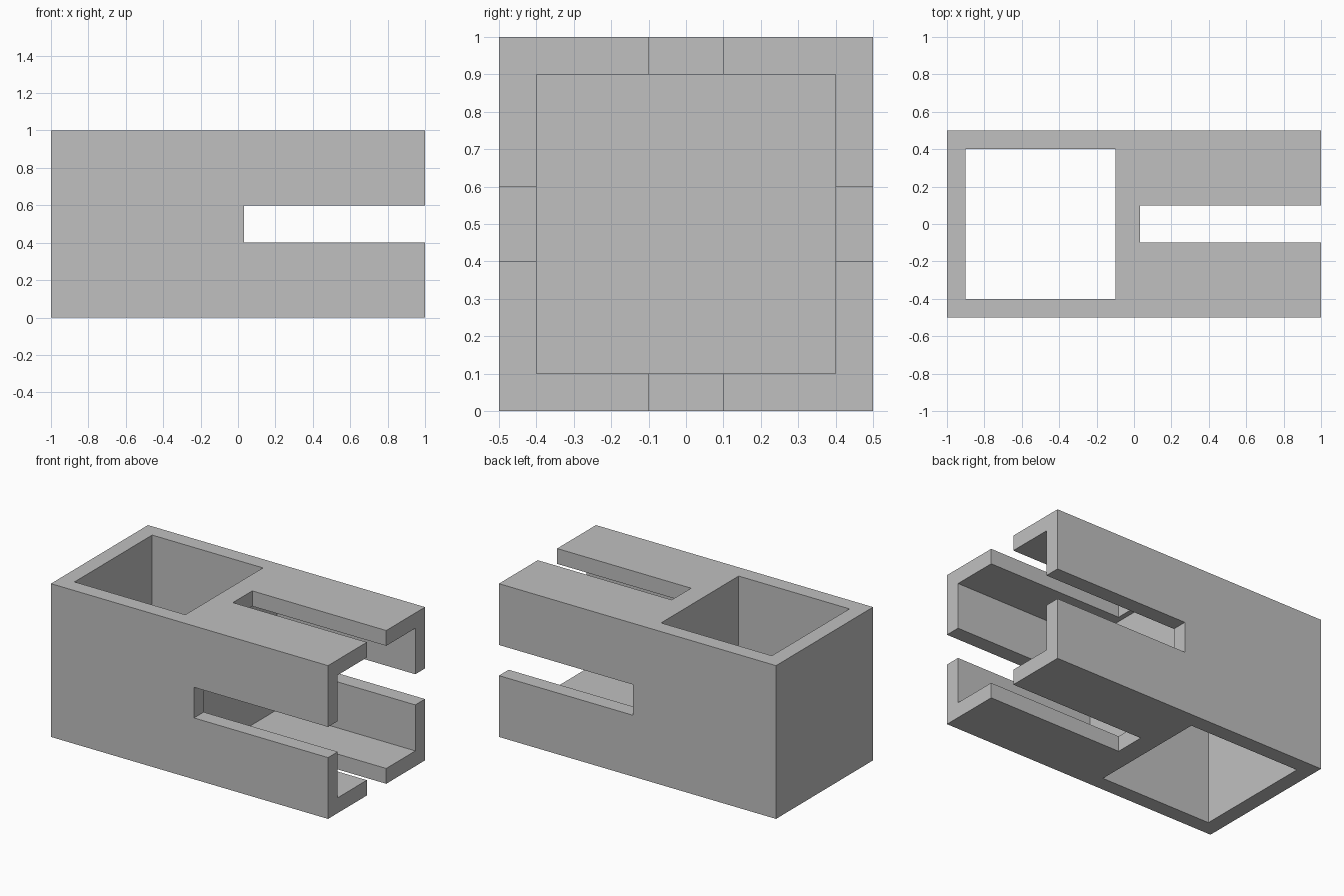
import bpy
from mathutils import Vector

if "Cube" in bpy.data.objects:
    bpy.data.objects.remove(bpy.data.objects["Cube"], do_unlink=True)

grey = bpy.data.materials.new("plain_grey")
grey.use_nodes = True
colour = (0.53, 0.53, 0.53, 1)
grey.diffuse_color = colour
grey.node_tree.nodes["Principled BSDF"].inputs["Base Color"].default_value = colour


def box(name, low, high):
    """Axis-aligned box between two corners."""
    low, high = Vector(low), Vector(high)
    bpy.ops.mesh.primitive_cube_add(size=1, location=(low + high) / 2)
    obj = bpy.context.object
    obj.name = name
    obj.scale = high - low
    bpy.ops.object.transform_apply(location=False, rotation=False, scale=True)
    obj.data.materials.append(grey)
    return obj


# Solid block
body = box("connector_body", (-1, -0.5, 0), (1, 0.5, 1))

# Vertical through well, open-ended socket, and the two crossing slots
cutters = [
    box("well_cutter", (-0.9, -0.4, -0.2), (-0.1, 0.4, 1.2)),
    box("socket_cutter", (0, -0.4, 0.1), (1.2, 0.4, 0.9)),
    box("side_slot_cutter", (0.033, -0.7, 0.4), (1.3, 0.7, 0.6)),
    box("top_slot_cutter", (0.033, -0.1, -0.3), (1.4, 0.1, 1.3)),
]

bpy.context.view_layer.objects.active = body
for cutter in cutters:
    cutter.hide_render = True
    cut = body.modifiers.new(cutter.name, "BOOLEAN")
    cut.operation = "DIFFERENCE"
    cut.solver = "EXACT"
    cut.object = cutter
    bpy.ops.object.modifier_apply(modifier=cut.name)
    bpy.data.objects.remove(cutter, do_unlink=True)
